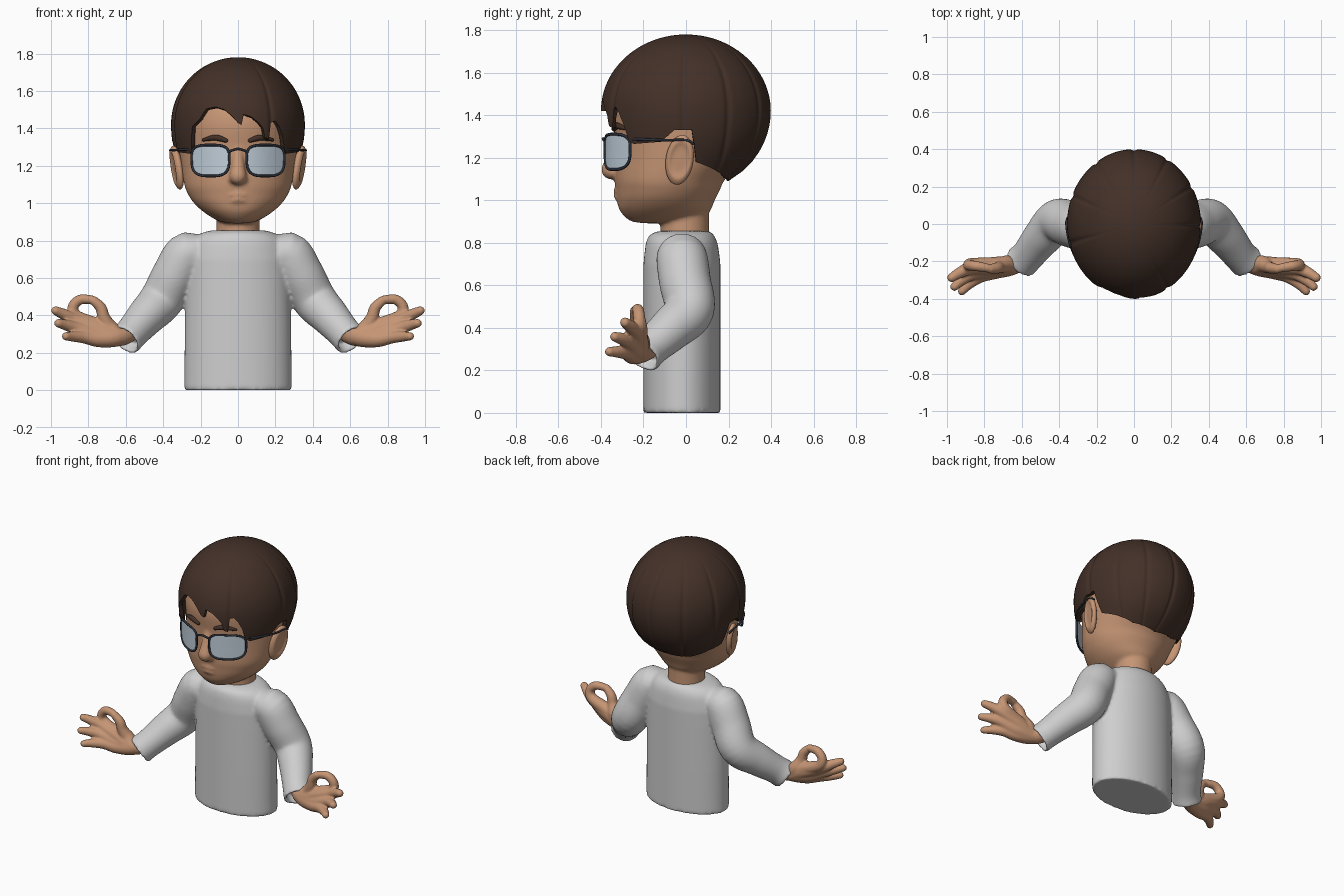
import bpy, bmesh, math
from mathutils import Vector

if "Cube" in bpy.data.objects:
    bpy.data.objects.remove(bpy.data.objects["Cube"])


def material(name, rgb):
    m = bpy.data.materials.new(name)
    m.diffuse_color = (*rgb, 1)
    m.use_nodes = True
    m.node_tree.nodes["Principled BSDF"].inputs["Base Color"].default_value = m.diffuse_color
    return m


SKIN = material("skin", (0.56, 0.30, 0.175))
HAIR = material("dark brown hair", (0.056, 0.030, 0.021))
SHIRT = material("light grey shirt", (0.62, 0.62, 0.62))
FRAME = material("dark slate frame", (0.025, 0.030, 0.042))
LENS = material("pale blue lens", (0.54, 0.63, 0.71))


def smooth_path(rows, n=6):
    """Catmull-Rom interpolation of tuples of any length."""
    r = [rows[0]] + list(rows) + [rows[-1]]
    out = []
    for i in range(1, len(r) - 2):
        for k in range(n):
            t = k / n
            out.append([0.5 * (2 * b + (c - a) * t + (2 * a - 5 * b + 4 * c - d) * t * t
                               + (3 * b - a - 3 * c + d) * t ** 3)
                        for a, b, c, d in zip(*r[i - 1:i + 3])])
    out.append(list(rows[-1]))
    return out


def loft(bm, rings, caps=(True, True)):
    vs = [[bm.verts.new(p) for p in ring] for ring in rings]
    n = len(vs[0])
    for a, b in zip(vs, vs[1:]):
        for i in range(n):
            bm.faces.new((a[i], a[(i + 1) % n], b[(i + 1) % n], b[i]))
    if caps[0]:
        bm.faces.new(vs[0][::-1])
    if caps[1]:
        bm.faces.new(vs[-1])


def ovals(rows, n=64):
    """Oval rings from (z, half width, front y, back y)."""
    angs = [2 * math.pi * i / n for i in range(n)]
    return [[(w * math.cos(a), (f + b) / 2 + (b - f) / 2 * math.sin(a), z) for a in angs]
            for z, w, f, b in rows]


def tube(bm, rows, side=1, hollow=False, n=20):
    """Round tube through (x, y, z, radius), rounded ends or an open cuff."""
    pts = smooth_path(rows)
    c = [Vector((p[0] * side, p[1], p[2])) for p in pts]
    last = len(c) - 1
    tan = [(c[min(i + 1, last)] - c[max(i - 1, 0)]).normalized() for i in range(last + 1)]
    secs = [(c[i], tan[i], pts[i][3]) for i in range(last + 1)]
    p, t, r = secs[0]
    arcs = [math.radians(k) for k in (20, 40, 60, 80)]
    start = [(p - t * r * math.sin(k), t, r * math.cos(k)) for k in reversed(arcs)]
    p, t, r = secs[-1]
    if hollow:
        end = [(p, t, r - 0.02), (p - t * 0.06, t, r - 0.022)]
    else:
        end = [(p + t * r * math.sin(k), t, r * math.cos(k)) for k in arcs]
    u = t.orthogonal()
    rings = []
    for p, t, r in start + secs + end:
        u = (u - t * u.dot(t)).normalized()
        v = t.cross(u)
        rings.append([p + r * (u * math.cos(a) + v * math.sin(a))
                      for a in (2 * math.pi * i / n for i in range(n))])
    loft(bm, rings)


def finish(name, bm, mat, voxel=0, relax=0, thick=0, offset=-1, angle=50):
    """Make the object, blend or thicken it, and shade it."""
    bmesh.ops.recalc_face_normals(bm, faces=bm.faces)
    me = bpy.data.meshes.new(name)
    bm.to_mesh(me)
    bm.free()
    ob = bpy.data.objects.new(name, me)
    bpy.context.collection.objects.link(ob)
    if thick:
        s = ob.modifiers.new("thickness", 'SOLIDIFY')
        s.thickness, s.offset = thick, offset
    if voxel:
        m = ob.modifiers.new("blend", 'REMESH')
        m.mode, m.voxel_size = 'VOXEL', voxel
        s = ob.modifiers.new("relax", 'SMOOTH')
        s.factor, s.iterations = 0.5, relax
    if thick or voxel:
        dg = bpy.context.evaluated_depsgraph_get()
        new = bpy.data.meshes.new_from_object(ob.evaluated_get(dg))
        ob.modifiers.clear()
        ob.data = new
    ob.data.materials.clear()
    ob.data.materials.append(mat)
    bpy.ops.object.select_all(action='DESELECT')
    ob.select_set(True)
    bpy.context.view_layer.objects.active = ob
    bpy.ops.object.shade_smooth_by_angle(angle=math.radians(angle))
    return ob


# Shirt: oval body with two bent, open-ended sleeves
bm = bmesh.new()
loft(bm, ovals([(0, .287, -.2, .162), (.3, .285, -.2, .162), (.6, .28, -.2, .162)]
               + smooth_path([(.7, .275, -.2, .162), (.79, .25, -.19, .15),
                              (.835, .205, -.172, .132), (.855, .14, -.13, .11)], 4)))
for s in (1, -1):
    tube(bm, [(.19, -.02, .66, .10), (.265, -.02, .728, .12), (.335, -.005, .62, .122),
              (.408, .015, .485, .118), (.49, -.07, .395, .104), (.565, -.165, .31, .09),
              (.605, -.205, .268, .094)], s, hollow=True, n=32)
finish("shirt", bm, SHIRT, voxel=0.01, relax=9, angle=70)

# Hands: each finger runs from the wrist, index and thumb meet in a ring
WRIST = [(.55, -.14, .33, .05), (.64, -.215, .288, .053)]
FINGERS = [
    [(.76, -.225, .33, .048), (.87, -.235, .375, .036), (.93, -.26, .405, .03), (.975, -.287, .425, .024)],
    [(.76, -.24, .295, .047), (.86, -.265, .33, .035), (.92, -.30, .348, .029), (.96, -.335, .358, .023)],
    [(.74, -.25, .273, .044), (.82, -.28, .283, .034), (.88, -.32, .287, .028), (.92, -.36, .288, .022)],
    [(.76, -.22, .345, .043), (.865, -.215, .395, .034), (.882, -.22, .445, .029),
     (.845, -.225, .484, .027), (.785, -.235, .484, .024)],
    [(.69, -.215, .335, .046), (.718, -.23, .39, .034), (.733, -.235, .44, .03), (.77, -.24, .478, .025)],
]
for s, label in ((1, "left"), (-1, "right")):
    bm = bmesh.new()
    for f in FINGERS:
        tube(bm, WRIST + f, s)
    finish(label + "_hand", bm, SKIN, voxel=0.007, relax=3, angle=80)

# Head with neck, nose and lips
bm = bmesh.new()
loft(bm, ovals([(.81, .117, -.12, .108), (.9, .115, -.12, .108), (1.05, .115, -.12, .11)]))
loft(bm, ovals(smooth_path([
    (.892, .05, -.2, -.02), (.905, .105, -.265, .06), (.95, .18, -.31, .112), (1.0, .235, -.325, .135),
    (1.05, .268, -.33, .16), (1.1, .287, -.335, .185), (1.2, .305, -.335, .275), (1.3, .316, -.338, .335),
    (1.42, .32, -.348, .355), (1.52, .30, -.32, .335), (1.62, .24, -.25, .27), (1.69, .15, -.16, .17),
    (1.72, .05, -.05, .05)], 5)))
tube(bm, [(0, -.315, 1.30, .025), (0, -.335, 1.22, .033), (0, -.352, 1.145, .047)])
for s in (1, -1):
    tube(bm, [(.005, -.345, 1.128, .03), (.028, -.335, 1.128, .024)], s)
for z, w in ((1.046, .065), (1.018, .05)):
    tube(bm, [(-w, -.312, z - .006, .01), (0, -.326, z, .015), (w, -.312, z - .006, .01)])
finish("head", bm, SKIN, voxel=0.01, relax=4, angle=80)

# Ears: flattened balls with a dished outer face
for s, label in ((1, "left"), (-1, "right")):
    bm = bmesh.new()
    bmesh.ops.create_uvsphere(bm, u_segments=40, v_segments=24, radius=1)
    for v in bm.verts:
        x, y, z = v.co
        r = math.hypot(x, y)
        if z > 0 and r < .75:
            z -= .6 * (1 - (r / .75) ** 4)
        v.co = (s * (.328 + .032 * z + .018 * y + .015 * x), -.03 + .066 * x + .012 * y, 1.19 + .117 * y)
    finish(label + "_ear", bm, SKIN, angle=80)

# Hair: egg-shaped cap cut along a hairline given as (degrees from front, z)
SIDE = [(50, 1.265), (72, 1.275), (82, 1.33), (94, 1.33), (98, 1.18), (118, 1.14), (135, 1.105), (180, 1.09)]
FRINGE = [(-46, 1.28), (-43, 1.41), (-35, 1.45), (-29, 1.505), (-20, 1.515), (-12, 1.5), (-6, 1.47),
          (0, 1.43), (3, 1.42), (5, 1.475), (12, 1.46), (18, 1.43), (22, 1.40), (24, 1.35), (28, 1.34),
          (30, 1.43), (34, 1.44), (38, 1.41), (42, 1.36), (46, 1.28)]
LINE = [(-a, z) for a, z in reversed(SIDE)] + FRINGE + SIDE
GROOVES = [-145, -112, -75, 30, 88, 120, 150, 180, -180]


def hairline(a):
    for (a0, z0), (a1, z1) in zip(LINE, LINE[1:]):
        if a0 <= a <= a1:
            return z0 + (z1 - z0) * (a - a0) / (a1 - a0)


def hair_ring(u):
    ring = []
    for a in range(-180, 180):
        h, rad = hairline(a), math.radians(a)
        z = h + (1.78 - h) * (1 - u * u)
        c = .36 if z > 1.42 else .465 + .085 * math.cos(rad)
        k = math.sqrt(max(0, 1 - ((z - 1.42) / c) ** 2))
        dip = max(math.exp(-((a - g) / 2.2) ** 2) for g in GROOVES)
        k *= 1 - .02 * dip * min(1, 2 * u)
        ring.append((.358 * k * math.sin(rad), -.4 * k * math.cos(rad), z))
    return ring


bm = bmesh.new()
loft(bm, [hair_ring(.02 + .98 * i / 28) for i in range(29)], caps=(True, False))
finish("hair", bm, HAIR, thick=.025, offset=1)

# Eyebrows
for s, label in ((1, "left"), (-1, "right")):
    bm = bmesh.new()
    tube(bm, [(.065, -.338, 1.335, .012), (.12, -.325, 1.35, .016), (.185, -.288, 1.338, .008)], s, n=12)
    finish(label + "_eyebrow", bm, HAIR)


# Glasses: curved lenses, rims, bridge and temple arms
def lens_ring(s, k, n=64):
    ring = []
    for i in range(n):
        c, d = math.cos(2 * math.pi * i / n), math.sin(2 * math.pi * i / n)
        px = math.copysign(abs(c) ** .6, c) * (1 + .06 * d)
        pz = math.copysign(abs(d) ** .6, d)
        x = .147 + k * .1 * px
        ring.append((s * x, -.385 + 2 * x * x, 1.228 + k * .083 * pz))
    return ring


for s, label in ((1, "left"), (-1, "right")):
    bm = bmesh.new()
    loft(bm, [lens_ring(s, k) for k in (.02, .25, .5, .75, 1)], caps=(True, False))
    finish(label + "_lens", bm, LENS, thick=.006)
    bm = bmesh.new()
    ring = lens_ring(s, 1, 48)
    tube(bm, [(*p, .007) for p in ring + ring[:1]], n=8)
    finish(label + "_rim", bm, FRAME)
    bm = bmesh.new()
    tube(bm, [(.245, -.262, 1.288, .007), (.3, -.2, 1.286, .007), (.345, -.1, 1.283, .006),
              (.362, 0, 1.283, .006), (.354, .035, 1.265, .006)], s, n=8)
    finish(label + "_temple_arm", bm, FRAME)
bm = bmesh.new()
tube(bm, [(-.05, -.38, 1.275, .007), (0, -.39, 1.29, .007), (.05, -.38, 1.275, .007)], n=8)
finish("bridge", bm, FRAME)
